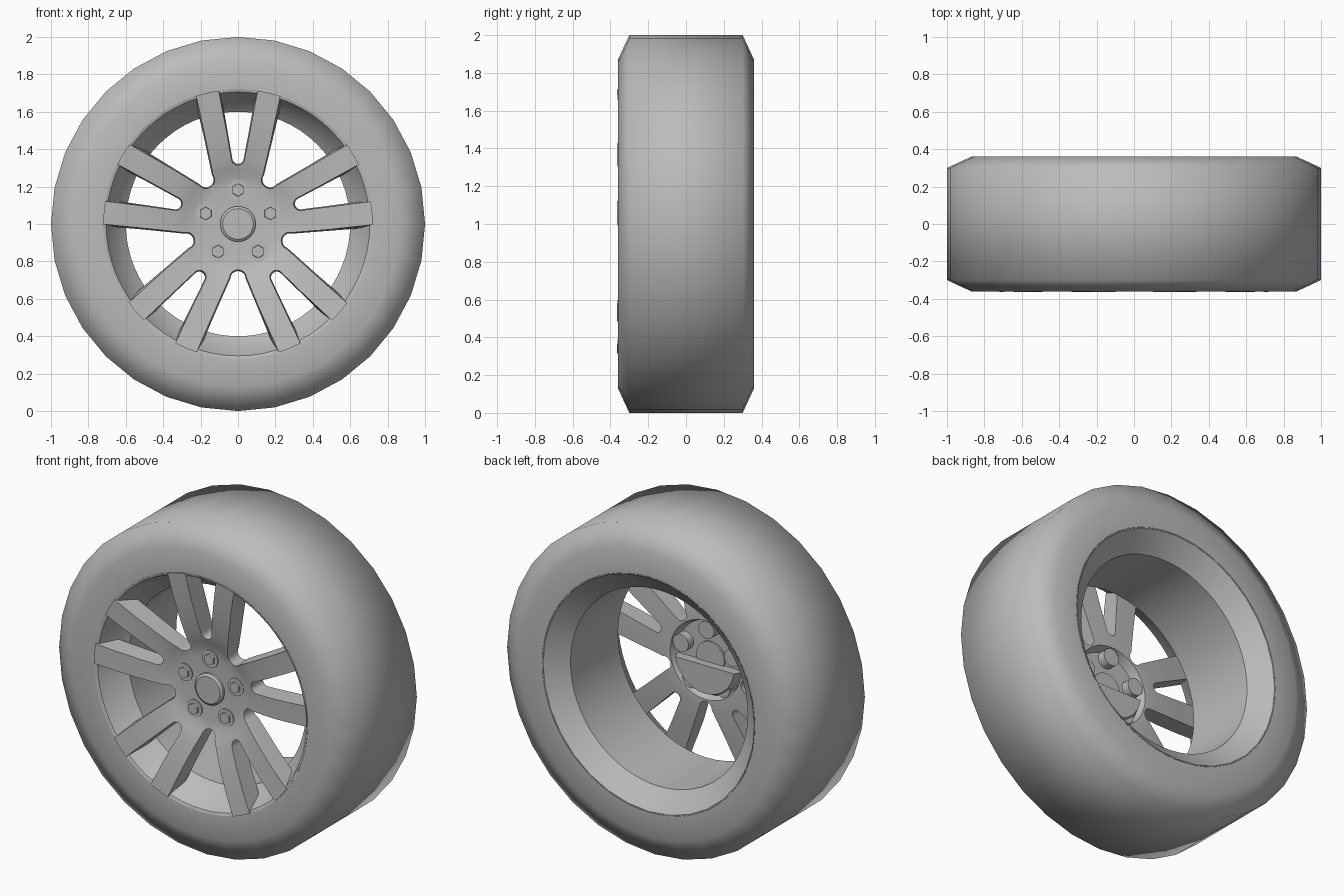
import bpy, bmesh
from math import sin, cos, pi, radians

old = bpy.data.objects.get("Cube")
if old:
    bpy.data.objects.remove(old)

grey = bpy.data.materials.new("plain_grey")
grey.use_nodes = True
GREY = (0.5, 0.5, 0.5, 1)
grey.diffuse_color = GREY
grey.node_tree.nodes["Principled BSDF"].inputs["Base Color"].default_value = GREY


def place(radius, angle, y):
    """Point on the wheel: angle is measured clockwise from the top."""
    return (radius * sin(angle), y, 1 + radius * cos(angle))


def finish(name, bm, smooth=None):
    bmesh.ops.remove_doubles(bm, verts=bm.verts, dist=1e-5)
    bmesh.ops.recalc_face_normals(bm, faces=bm.faces)
    mesh = bpy.data.meshes.new(name)
    bm.to_mesh(mesh)
    bm.free()
    mesh.materials.append(grey)
    obj = bpy.data.objects.new(name, mesh)
    bpy.context.collection.objects.link(obj)
    if smooth:
        shade(obj, smooth)
    return obj


def shade(obj, degrees):
    bpy.ops.object.select_all(action='DESELECT')
    obj.select_set(True)
    bpy.context.view_layer.objects.active = obj
    bpy.ops.object.shade_smooth_by_angle(angle=radians(degrees))


def lathe(name, profile, segments, smooth, closed=True, centre=(0, 0)):
    """Turn (radius, y) points about the y axis; open profiles end on the axis."""
    bm = bmesh.new()
    rings = []
    for r, y in profile:
        ring = []
        for i in range(segments):
            x, yy, z = place(r, 2 * pi * i / segments, y)
            ring.append(bm.verts.new((x + centre[0], yy, z + centre[1])))
        rings.append(ring)
    pairs = list(zip(rings, rings[1:]))
    if closed:
        pairs.append((rings[-1], rings[0]))
    else:
        bm.faces.new(rings[0])
        bm.faces.new(rings[-1])
    for a, b in pairs:
        for i in range(segments):
            j = (i + 1) % segments
            bm.faces.new((a[i], a[j], b[j], b[i]))
    return finish(name, bm, smooth)


def prism(bm, front, back):
    f = [bm.verts.new(p) for p in front]
    b = [bm.verts.new(p) for p in back]
    bm.faces.new(f)
    bm.faces.new(b)
    for i in range(len(f)):
        j = (i + 1) % len(f)
        bm.faces.new((f[i], f[j], b[j], b[i]))


def window(angle, r_round, radius, r_rim, half, y):
    """Outline of a gap between spokes: a rounded inner end, widening outwards."""
    reach = 0.85
    wide = radius + (half - radius) * (reach - r_round) / (r_rim - r_round)
    pts = [(wide, reach)]
    for i in range(9):
        t = pi * i / 8
        pts.append((radius * cos(t), r_round - radius * sin(t)))
    pts.append((-wide, reach))
    return [(u * cos(angle) + v * sin(angle), y, 1 - u * sin(angle) + v * cos(angle))
            for u, v in pts]


# Tyre
lathe("tyre", [(0.715, -0.355), (0.87, -0.36), (1, -0.3), (1, 0.3),
               (0.87, 0.36), (0.715, 0.36), (0.8, 0.28), (0.8, -0.28)], 32, 80)

# Rim barrel
lathe("rim_barrel", [(0.72, -0.357), (0.705, -0.35), (0.655, -0.25), (0.6, -0.2),
                     (0.6, 0.26), (0.72, 0.361)], 64, 25)

# Spoke disc, with the gaps cut out of a dished plate
spokes = lathe("spokes", [(0.03, -0.265), (0.2, -0.265), (0.25, -0.272), (0.29, -0.29),
                          (0.35, -0.308), (0.45, -0.33), (0.58, -0.35), (0.72, -0.364),
                          (0.72, -0.25), (0.5, -0.22), (0.3, -0.19), (0.24, -0.19),
                          (0.22, -0.245), (0.03, -0.245)], 80, None)
bm = bmesh.new()
for k in range(5):
    a = 2 * pi * k / 5
    prism(bm, window(a, 0.345, 0.04, 0.7, 0.105, -0.42),
          window(a, 0.355, 0.028, 0.7, 0.085, -0.12))
    a += pi / 5
    prism(bm, window(a, 0.285, 0.052, 0.685, 0.225, -0.42),
          window(a, 0.295, 0.038, 0.685, 0.195, -0.12))
cutter = finish("gap_cutter", bm)
cutter.hide_render = True
cut = spokes.modifiers.new("gaps", 'BOOLEAN')
cut.operation = 'DIFFERENCE'
cut.solver = 'EXACT'
cut.use_self = True
cut.object = cutter
bpy.context.view_layer.objects.active = spokes
bpy.ops.object.modifier_apply(modifier=cut.name)
bpy.data.objects.remove(cutter)
shade(spokes, 30)

# Centre cap
lathe("centre_cap", [(0.082, -0.29), (0.095, -0.28), (0.095, -0.235)], 32, 30, closed=False)

# Wheel bolts: round shank, collar and hexagonal head
for k in range(5):
    x, _, z = place(0.182, 2 * pi * k / 5, 0)
    spot = (x, z - 1)
    lathe(f"bolt_shank_{k + 1}", [(0.053, -0.272), (0.053, -0.195)], 20, 30, False, spot)
    lathe(f"bolt_head_{k + 1}", [(0.034, -0.284), (0.036, -0.265)], 6, None, False, spot)

# Half drum behind the lower part of the hub
bm = bmesh.new()


def half_disc(radius, y):
    return [place(radius, radians(98 + 164 * i / 16), y) for i in range(17)]


prism(bm, half_disc(0.235, -0.25), half_disc(0.2, -0.18))
finish("hub_half_drum", bm, 30)
